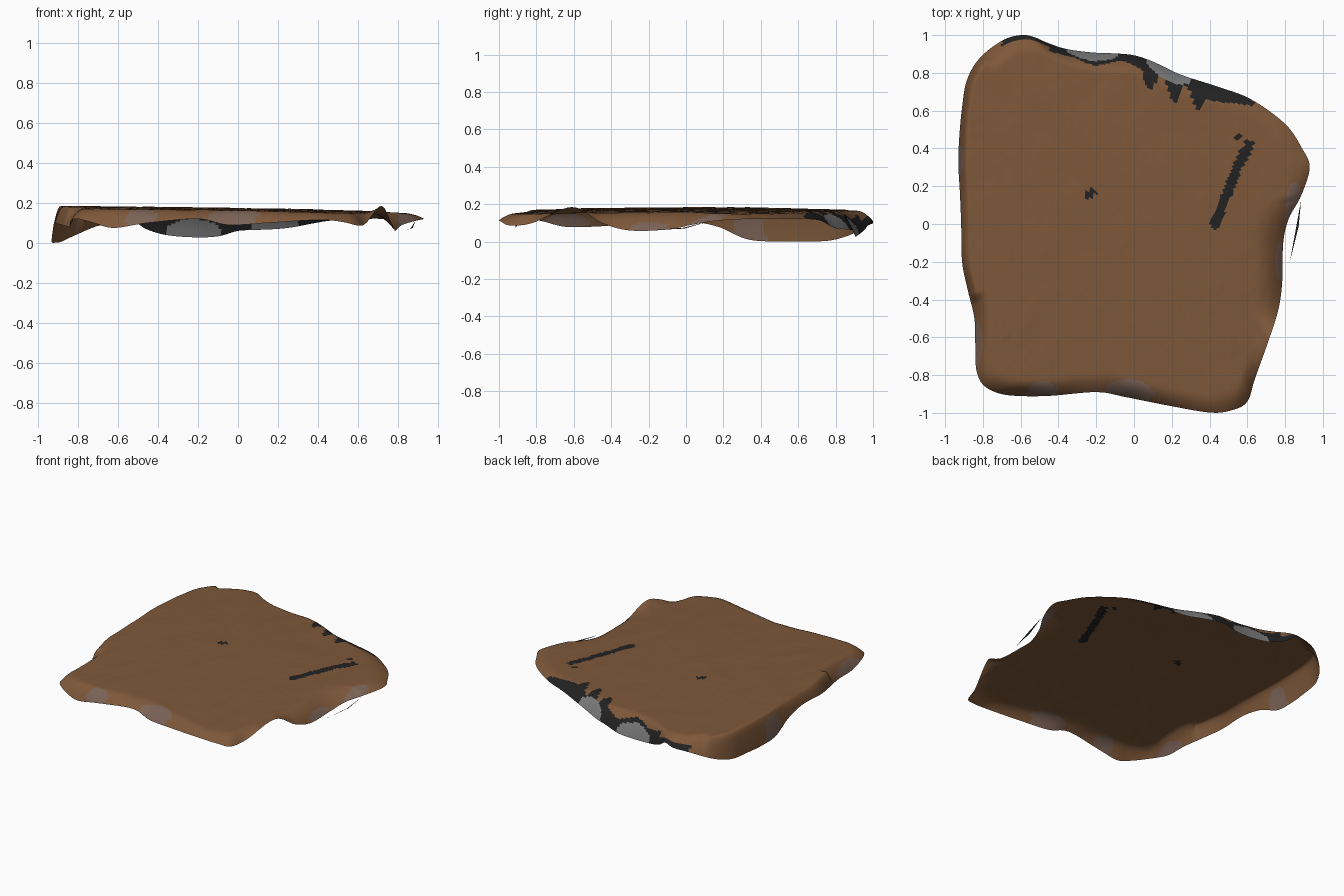
import bpy, math
from mathutils import Vector, noise

if "Cube" in bpy.data.objects:
    bpy.data.objects.remove(bpy.data.objects["Cube"])

# rim of the slab, counterclockwise: x, y, height of the lower edge
RIM = [(.93, .30, .12), (.89, .40, .12), (.80, .53, .12), (.62, .66, .12), (.45, .725, .11),
       (.25, .79, .075), (.10, .86, .065), (0, .893, .06), (-.10, .903, .033), (-.22, .908, .028), (-.36, .927, .04),
       (-.46, .96, .07), (-.53, .99, .115), (-.60, 1.0, .10), (-.70, .97, .085), (-.82, .875, .035),
       (-.885, .76, .005), (-.91, .62, .002), (-.925, .46, .001), (-.93, .32, .015), (-.922, .17, .08),
       (-.915, 0, .11), (-.91, -.2, .10), (-.88, -.35, .09), (-.845, -.5, .08), (-.84, -.65, .08),
       (-.835, -.77, .11), (-.80, -.85, .12), (-.72, -.895, .10), (-.62, -.91, .075), (-.45, -.91, .10),
       (-.2, -.89, .12), (-.05, -.915, .09), (.15, -.955, .10), (.4, -.998, .115), (.52, -.985, .105),
       (.60, -.94, .087), (.64, -.82, .10), (.715, -.61, .185), (.765, -.45, .10), (.785, -.3, .06),
       (.79, -.1, .065), (.82, .03, .09), (.885, .15, .11)]
STEP, RINGS = 7, 64


def material(name, rgb):
    m = bpy.data.materials.new(name)
    m.diffuse_color = (*rgb, 1)
    m.use_nodes = True
    m.node_tree.nodes["Principled BSDF"].inputs["Base Color"].default_value = m.diffuse_color
    return m


MATS = [material("brown_rock", (.21, .098, .042)), material("black_patch", (.016, .016, .016)),
        material("grey_patch", (.20, .20, .20)), material("taupe_patch", (.20, .125, .095))]


def spline(pts, step):
    """Closed smooth curve through the points."""
    out, n = [], len(pts)
    P = [Vector(p) for p in pts]
    for i in range(n):
        a, b, c, d = P[i - 1], P[i], P[(i + 1) % n], P[(i + 2) % n]
        for k in range(step):
            t = k / step
            out.append(.5 * (2 * b + (c - a) * t + (2 * a - 5 * b + 4 * c - d) * t * t
                             + (3 * b - a - 3 * c + d) * t ** 3))
    return out


def top_height(x, y):
    bumps = noise.noise((x * 9, y * 5, 1)) * .003 + noise.noise((x * 28, y * 18, 4)) * .0013
    return .174 - .012 * x - .02 * max(x, 0) ** 2 - .018 * y * y + bumps


def rim_width(x, y):
    if x < -.8 and y > -.4:
        return .05
    return .17 if x > .68 and -.6 < y < .15 else .11


def seg_dist(p, a, b):
    a, b = Vector(a), Vector(b)
    t = max(0, min(1, (p - a).dot(b - a) / (b - a).length_squared))
    return (p - a - (b - a) * t).length


# taupe worn spots on the rim: centre and radii
SPOTS = [(.85, .09, .05, .13), (.775, -.2, .03, .1), (-.48, -.90, .08, .07), (-.03, -.90, .13, .08),
         (-.84, -.63, .035, .12), (-.93, .34, .03, .09)]


def colour(c, depth):
    x, y = c.x, c.y
    p = Vector((x, y))
    # streak and small marks
    streak = [(.43, 0), (.50, .18), (.55, .31), (.61, .42)]
    if min(seg_dist(p, a, b) for a, b in zip(streak, streak[1:])) < .026:
        return 1
    if seg_dist(p, (-.25, .15), (-.22, .17)) < .02 or seg_dist(p, (.53, .46), (.55, .47)) < .012:
        return 1
    # black ragged band with grey lips along the back
    if y > .5:
        for mid, half, reach in ((-.22, .14, .045), (.18, .12, .06)):
            u = (x - mid) / half
            if abs(u) < 1 and depth < reach * math.sqrt(1 - u * u):
                return 2
        if .05 < x < .63:
            reach = .10 + .05 * math.sin(x * 48 + 4) * (1 if x < .38 else .2)
            if x > .38:
                reach = min(reach, .08 * math.sqrt((.63 - x) / .25) + .01)
            if depth < reach:
                return 1
        elif -.45 < x <= .05 and depth < .055 + .015 * math.sin(x * 22):
            return 1
        elif -.70 < x <= -.45 and depth < .025:
            return 1
    for sx, sy, rx, ry in SPOTS:
        if ((x - sx) / rx) ** 2 + ((y - sy) / ry) ** 2 < 1:
            return 3
    return 0


def add_object(name, verts, faces):
    me = bpy.data.meshes.new(name)
    me.from_pydata(verts, [], faces)
    for m in MATS:
        me.materials.append(m)
    ob = bpy.data.objects.new(name, me)
    bpy.context.collection.objects.link(ob)
    return ob


# rock slab: single open sheet, rings running from the centre out to the drooping rim
rim = spline(RIM, STEP)
N = len(rim)
verts, faces, depths = [(0, 0, top_height(0, 0))], [], []
scales = [1 - (1 - (k / RINGS)) ** 1.6 for k in range(1, RINGS + 1)]
for s in scales:
    for q in rim:
        x, y = q.x * s, q.y * s
        d = (1 - s) * math.hypot(q.x, q.y)
        f = max(0, 1 - d / rim_width(q.x, q.y)) ** 2.2
        verts.append((x, y, top_height(x, y) * (1 - f) + max(q.z, 0) * f))
for i in range(N):
    faces.append((0, 1 + i, 1 + (i + 1) % N))
    depths.append(1)
for k in range(RINGS - 1):
    for i in range(N):
        j = (i + 1) % N
        a, b = 1 + k * N, 1 + (k + 1) * N
        faces.append((a + i, b + i, b + j, a + j))
        depths.append((1 - (scales[k] + scales[k + 1]) / 2) * math.hypot(rim[i].x, rim[i].y))
slab = add_object("rock_slab", verts, faces)
for poly, d in zip(slab.data.polygons, depths):
    poly.material_index = colour(poly.center, d)
    poly.use_smooth = True

# thin splinter hanging off the right rim
splinter = add_object("rim_splinter", [(.885, .13, .11), (.872, -.01, .075), (.825, -.2, .06), (.86, -.01, .07)],
                      [(0, 3, 2, 1)])
splinter.data.polygons[0].material_index = 1
